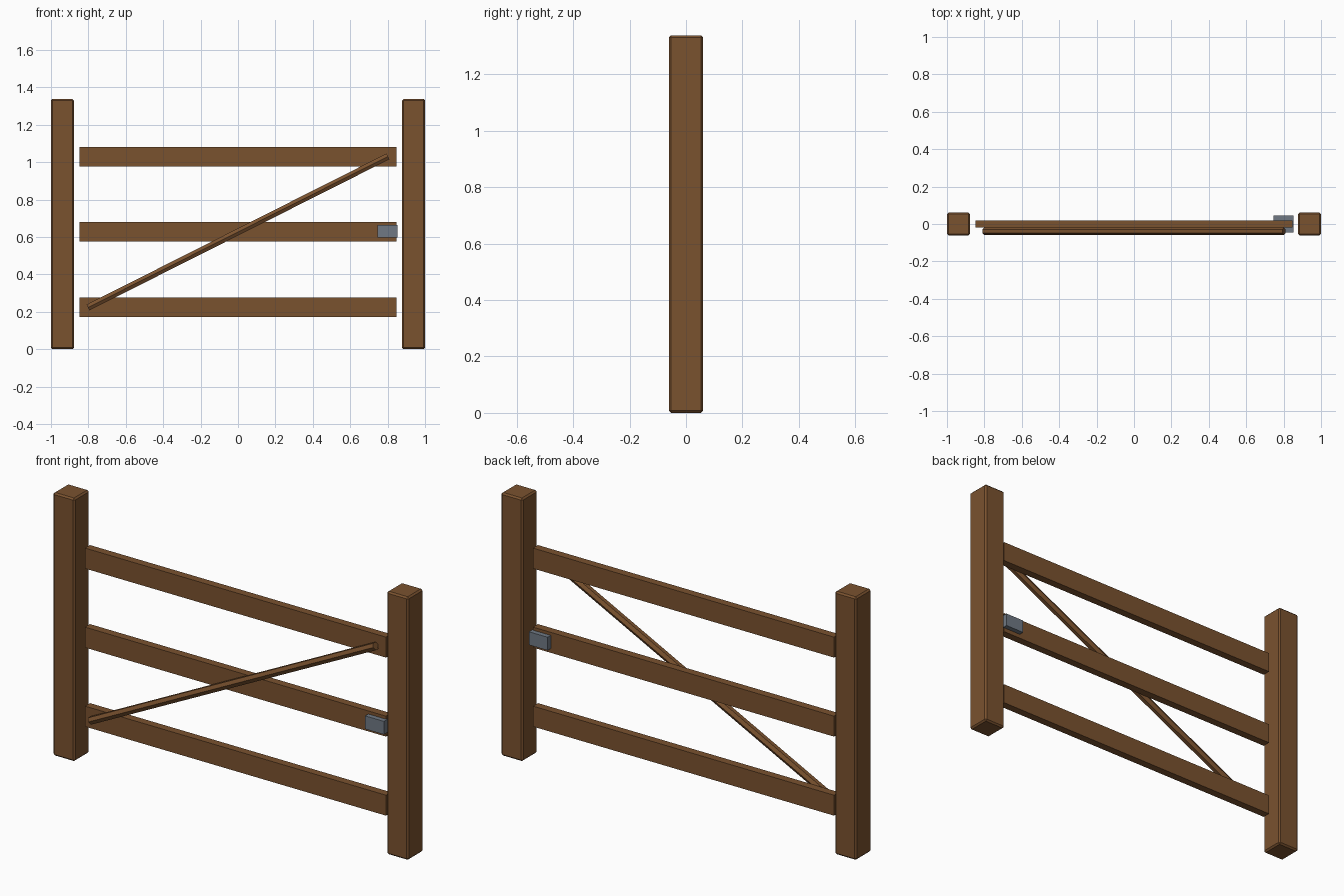
import bpy
import math
from mathutils import Vector

default = bpy.data.objects.get("Cube")
if default:
    bpy.data.objects.remove(default, do_unlink=True)


def material(name, rgb):
    m = bpy.data.materials.new(name)
    m.use_nodes = True
    m.diffuse_color = (*rgb, 1)
    m.node_tree.nodes["Principled BSDF"].inputs["Base Color"].default_value = (*rgb, 1)
    return m


wood = material("brown_wood", (0.195, 0.084, 0.028))
metal = material("grey_metal", (0.16, 0.19, 0.23))


def box(name, center, size, mat, bevel=0):
    bpy.ops.mesh.primitive_cube_add(size=1, location=center)
    ob = bpy.context.object
    ob.name = name
    ob.scale = size
    bpy.ops.object.transform_apply(location=False, rotation=False, scale=True)
    ob.data.materials.append(mat)
    if bevel:
        mod = ob.modifiers.new("chamfer", "BEVEL")
        mod.width = bevel
        mod.segments = 1
    return ob


# Chamfered gate posts
HEIGHT = 1.338
for side, name in ((-1, "right_post"), (1, "left_post")):
    box(name, (side * 0.939, 0, HEIGHT / 2), (0.122, 0.122, HEIGHT), wood, 0.008)

# Horizontal rails
for name, z in (("bottom_rail", 0.225), ("middle_rail", 0.627), ("top_rail", 1.029)):
    box(name, (0, 0, z), (1.694, 0.04, 0.104), wood)

# Six-sided diagonal brace across the front of the rails
start, end = Vector((-0.802, -0.039, 0.223)), Vector((0.802, -0.039, 1.031))
span = end - start
bpy.ops.mesh.primitive_cylinder_add(
    vertices=6, radius=0.02, depth=span.length, location=(start + end) / 2,
    rotation=(0, math.atan2(span.x, span.z), 0))
brace = bpy.context.object
brace.name = "diagonal_brace"
brace.data.materials.append(wood)

# Latch block through the middle rail
box("latch", (0.8, 0, 0.63), (0.106, 0.09, 0.067), metal)
